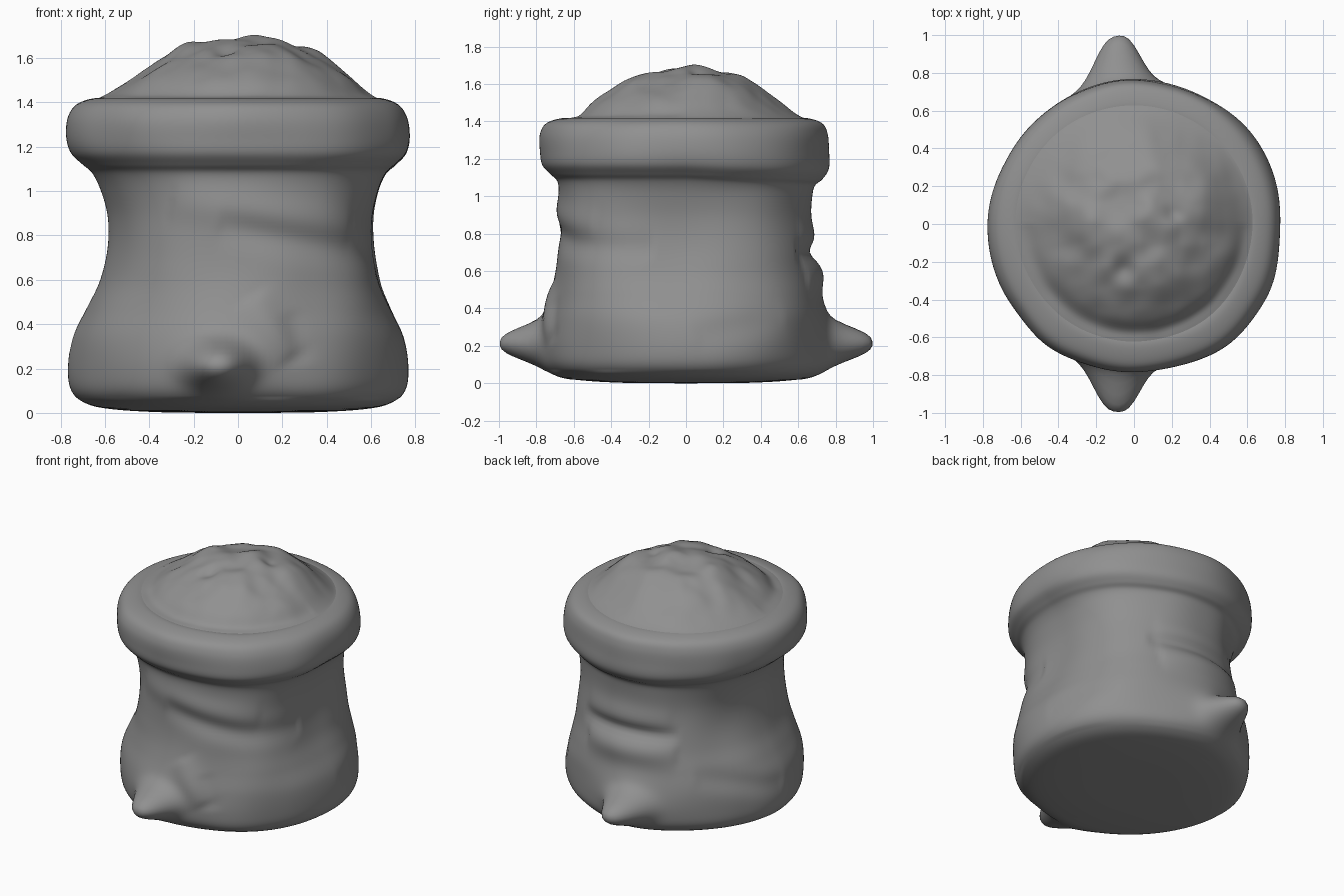
import bpy, bmesh, math
from mathutils import Vector, noise

if "Cube" in bpy.data.objects:
    bpy.data.objects.remove(bpy.data.objects["Cube"])

SEGMENTS = 180
STEPS = 6

cloth = bpy.data.materials.new("plain grey")
cloth.use_nodes = True
GREY = (0.28, 0.28, 0.28, 1)
cloth.diffuse_color = GREY
cloth.node_tree.nodes["Principled BSDF"].inputs["Base Color"].default_value = GREY


def smooth_path(points):
    """Catmull-Rom curve through the points."""
    pts = [Vector(p) for p in points]
    pts = [pts[0]] + pts + [pts[-1]]
    path = []
    for a, b, c, d in zip(pts, pts[1:], pts[2:], pts[3:]):
        for i in range(STEPS):
            t = i / STEPS
            path.append(0.5 * (2 * b + (c - a) * t + (2 * a - 5 * b + 4 * c - d) * t * t
                               + (3 * b - a - 3 * c + d) * t ** 3))
    return path + [pts[-1]]


def lathe(name, rings, shape):
    """Oval rings of (x radius, y radius, height), each point moved by shape."""
    bm = bmesh.new()
    loops = []
    for rx, ry, z in rings:
        loop = []
        for i in range(SEGMENTS):
            a = math.tau * i / SEGMENTS
            loop.append(bm.verts.new(shape(Vector((rx * math.cos(a), ry * math.sin(a), z)))))
        loops.append(loop)
    for low, high in zip(loops, loops[1:]):
        for i in range(SEGMENTS):
            j = (i + 1) % SEGMENTS
            bm.faces.new((low[i], low[j], high[j], high[i]))
    bm.faces.new(loops[0][::-1])
    bm.faces.new(loops[-1])
    mesh = bpy.data.meshes.new(name)
    bm.to_mesh(mesh)
    bm.free()
    mesh.materials.append(cloth)
    obj = bpy.data.objects.new(name, mesh)
    bpy.context.collection.objects.link(obj)
    bpy.ops.object.select_all(action="DESELECT")
    obj.select_set(True)
    bpy.context.view_layer.objects.active = obj
    bpy.ops.object.shade_smooth_by_angle(angle=math.radians(60))


def bell(u, v=0):
    return math.exp(-u * u - v * v)


def fold(u, z, start, end, width):
    """Strength of a crease between two points of a side, fading at its ends."""
    p, a, b = Vector((u, z)), Vector(start), Vector(end)
    along = b - a
    t = max(0, min(1, (p - a).dot(along) / along.length_squared))
    return bell((p - a - along * t).length / width) * math.sqrt(4 * t * (1 - t))


# Creases: side direction, start, end, width, push (negative sinks in)
FOLDS = [
    ("front", (-0.1, 0.85), (0.6, 0.7), 0.07, -0.025),
    ("front", (-0.3, 0.95), (0.45, 0.85), 0.09, 0.022),
    ("front", (0.05, 0.52), (0.24, 0.25), 0.08, 0.025),
    ("front", (0.22, 0.45), (0.29, 0.22), 0.05, -0.01),
    ("back", (-0.35, 0.7), (0.35, 0.7), 0.05, -0.032),
    ("back", (-0.35, 0.59), (0.3, 0.58), 0.09, 0.035),
    ("back", (-0.3, 0.8), (0.3, 0.8), 0.08, 0.015),
    ("right", (0, 0.27), (0.55, 0.42), 0.07, -0.018),
    ("left", (0.05, 0.25), (0.5, 0.36), 0.08, -0.01),
]
SIDES = {"front": (0, -1), "back": (0, 1), "left": (1, 0), "right": (-1, 0)}


def sack_shape(p):
    q = p.copy()
    flat = Vector((p.x, p.y, 0))
    out = flat.normalized()
    for side, start, end, width, push in FOLDS:
        nx, ny = SIDES[side]
        if out.x * nx + out.y * ny > 0.3:
            u = p.x if nx == 0 else p.y
            q += out * push * fold(u, p.z, start, end, width)
    # Fuller diagonals around the waist, most on the left, and a slight lean
    diagonal = (2 * out.x * out.y) ** 2
    q += flat * diagonal * (0.055 + 0.05 * out.x) * bell((p.z - 0.75) / 0.35)
    q += flat * diagonal * 0.014 * (out.x - out.y)
    # Gentle unevenness of the cloth
    if p.z > 0.06:
        q += out * 0.012 * noise.noise(p * 3)
    # Rim set slightly forward, drooping underneath at the back
    q.y -= 0.012 * bell((p.z - 1.3) / 0.16)
    q.z -= 0.03 * max(0, out.y) * bell((p.z - 1.12) / 0.08)
    # Blunt pinched corners at the front and back
    if abs(out.y) > 0.5 and flat.length > 0.6:
        u, v = p.x + 0.09, p.z - 0.215
        spread = (u / 0.14) ** 2 + (v / 0.1) ** 2
        reach = 0.2 * math.exp(-spread ** 1.4) + 0.055 * bell(u / 0.25, v / 0.2)
        q.y += math.copysign(reach, p.y)
    q.x += 0.012 * bell((p.z - 0.8) / 0.3)
    return q


LUMPS = [
    (0.07, 0.03, 0.1, 0.035), (0.33, 0.12, 0.13, 0.035), (-0.25, 0.05, 0.1, 0.03),
    (0.05, 0.3, 0.1, 0.025), (-0.08, -0.24, 0.06, -0.025), (-0.1, 0.1, 0.09, -0.015),
    (0.18, 0.05, 0.05, -0.025), (0.1, -0.3, 0.12, 0.015),
]


def filling_shape(p):
    # Rumpled heap with a few distinct lumps
    r = p.xy.length
    fade = max(0, 1 - (r / 0.62) ** 4)
    q = p.copy()
    q.x += 0.03 * fade
    n = noise.noise(Vector((p.x * 5, p.y * 5, 1))) + 0.5 * noise.noise(Vector((p.x * 9, p.y * 9, 4)))
    q.z += 0.024 * n * fade
    for x, y, size, lift in LUMPS:
        q.z += lift * bell((p.x - x) / size, (p.y - y) / size)
    # Crease along the front where the heap meets the rim
    q.z -= 0.022 * max(0, -p.y / r) ** 0.5 * bell((r - 0.57) / 0.04)
    return q


# Sack: rounded base, narrow waist and thick rolled rim
sack_profile = [
    (0.05, 0.05, 0), (0.35, 0.35, 0.003), (0.58, 0.58, 0.018), (0.69, 0.68, 0.045), (0.75, 0.735, 0.1),
    (0.765, 0.745, 0.2), (0.747, 0.735, 0.34), (0.69, 0.715, 0.47), (0.63, 0.695, 0.6),
    (0.593, 0.68, 0.75), (0.592, 0.67, 0.88), (0.625, 0.675, 1),
    (0.665, 0.69, 1.08), (0.71, 0.73, 1.12), (0.76, 0.768, 1.17),
    (0.777, 0.773, 1.24), (0.765, 0.768, 1.33), (0.725, 0.735, 1.39),
    (0.65, 0.65, 1.418), (0.59, 0.59, 1.41), (0.53, 0.53, 1.37),
]
lathe("sack", smooth_path(sack_profile), sack_shape)

# Heaped filling with a flared foot that runs out onto the rim
heap = []
for i in range(49):
    r = 0.66 * (1 - i / 49)
    heap.append((r, r, 1.41 + 0.265 * (1 - (r / 0.66) ** 2.6) ** 1.6))
lathe("filling", heap, filling_shape)
